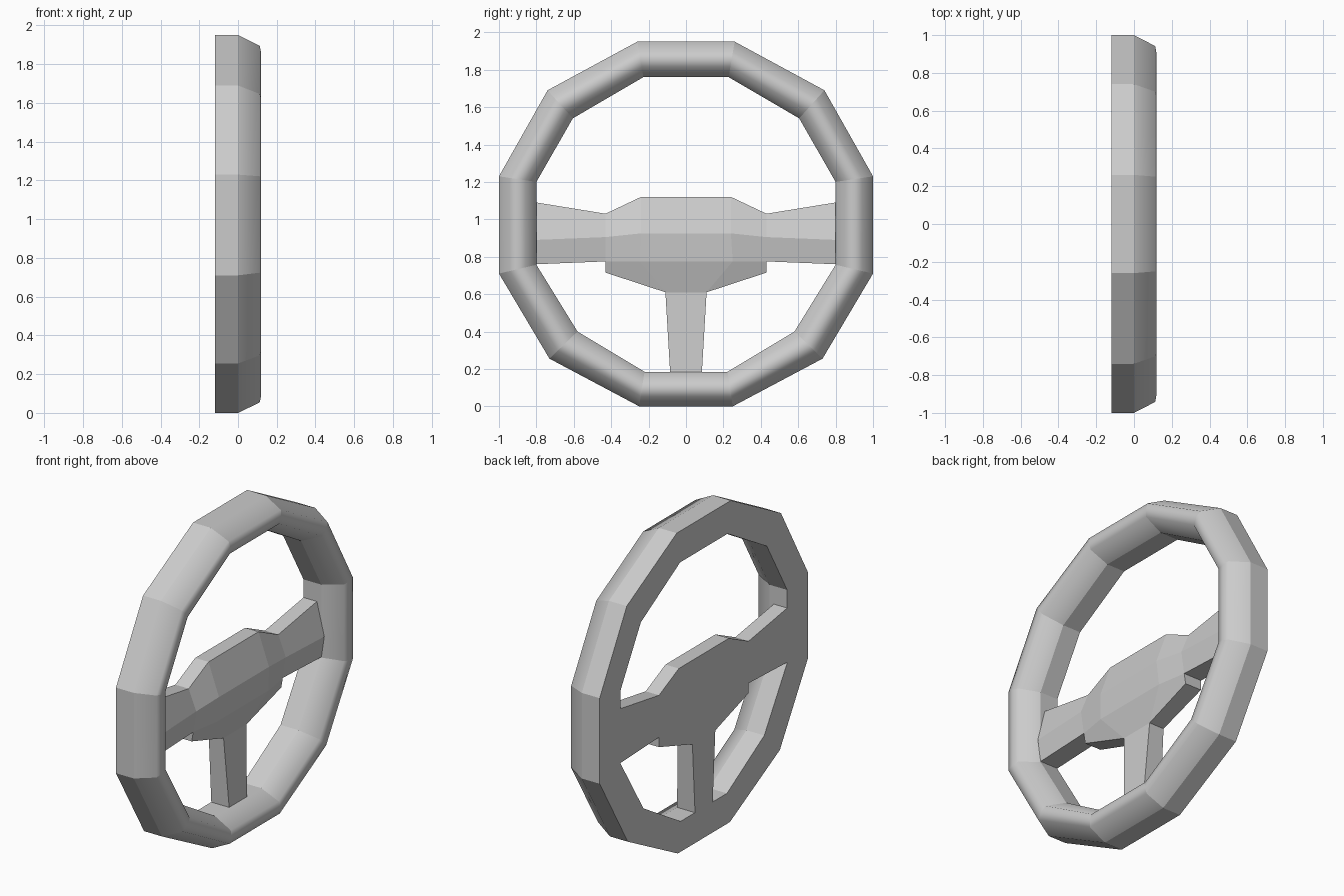
import bpy, bmesh

if "Cube" in bpy.data.objects:
    bpy.data.objects.remove(bpy.data.objects["Cube"])


def make_object(name, bm):
    bmesh.ops.recalc_face_normals(bm, faces=bm.faces[:])
    mesh = bpy.data.meshes.new(name)
    bm.to_mesh(mesh)
    bm.free()
    obj = bpy.data.objects.new(name, mesh)
    bpy.context.collection.objects.link(obj)
    return obj


def mirrored_loop(half):
    return half + [(-y, z) for y, z in reversed(half)]


BACK = -0.12

# Rim: twelve-sided ring lofted between outer and inner outlines (y, z)
outer = mirrored_loop([(.26, 1.95), (.74, 1.69), (1, 1.23), (1, .71), (.73, .255), (.25, 0)])
inner = mirrored_loop([(.228, 1.76), (.605, 1.54), (.80, 1.20), (.80, .757), (.58, .40), (.222, .185)])
# Cross-section: (fraction from outer to inner, x); front is a shallow rounded dome
section = [(0, BACK), (0, 0), (.29, .112), (.5, .12), (.71, .112), (1, 0), (1, BACK)]

bm = bmesh.new()
rings = []
for (oy, oz), (iy, iz) in zip(outer, inner):
    rings.append([bm.verts.new((x, oy + (iy - oy) * t, oz + (iz - oz) * t)) for t, x in section])
n = len(section)
for i, a in enumerate(rings):
    b = rings[(i + 1) % len(rings)]
    for j in range(n):
        k = (j + 1) % n
        f = bm.faces.new((a[j], a[k], b[k], b[j]))
        f.smooth = 1 <= j <= 4
# Keep joints and the shoulder lines crisp, only the front dome is smooth
for a, b in zip(rings, rings[1:] + rings[:1]):
    for j in (0, 1, 5, 6):
        bm.edges.get((a[j], b[j])).smooth = False
    for j in range(n):
        bm.edges.get((a[j], a[(j + 1) % n])).smooth = False
make_object("rim", bm)

# Hub and three spokes: faceted front sheet (y, z, x) on one side, mirrored, then extruded to the back
pts = {
    "t0": (0, 1.12, -.03), "t1": (.24, 1.12, -.03), "t2": (.43, 1.03, -.03), "t3": (.80, 1.09, -.03),
    "m0": (0, .925, .04), "m1": (.24, .925, .04), "m2": (.43, .905, .02), "m3": (.80, .89, .02),
    "l0": (0, .775, .03), "l1": (.25, .775, .03), "l2": (.43, .775, 0), "l3": (.80, .76, 0),
    "b0": (0, .61, -.02), "b1": (.11, .61, -.02), "b2": (.43, .715, -.01),
    "s0": (0, .185, 0), "s1": (.085, .185, 0),
}
quads = ["t0 t1 m1 m0", "t1 t2 m2 m1", "t2 t3 m3 m2",
         "m0 m1 l1 l0", "m1 m2 l2 l1", "m2 m3 l3 l2",
         "l0 l1 b1 b0", "l1 l2 b2 b1", "b0 b1 s1 s0"]

bm = bmesh.new()
for side in (1, -1):
    v = {k: bm.verts.new((x, side * y, z)) for k, (y, z, x) in pts.items()}
    for q in quads:
        names = q.split()
        bm.faces.new([v[k] for k in (names if side > 0 else names[::-1])])
bmesh.ops.remove_doubles(bm, verts=bm.verts[:], dist=1e-4)
ext = bmesh.ops.extrude_face_region(bm, geom=bm.faces[:], use_keep_orig=True)
for e in ext["geom"]:
    if isinstance(e, bmesh.types.BMVert):
        e.co.x = BACK
make_object("hub_and_spokes", bm)
